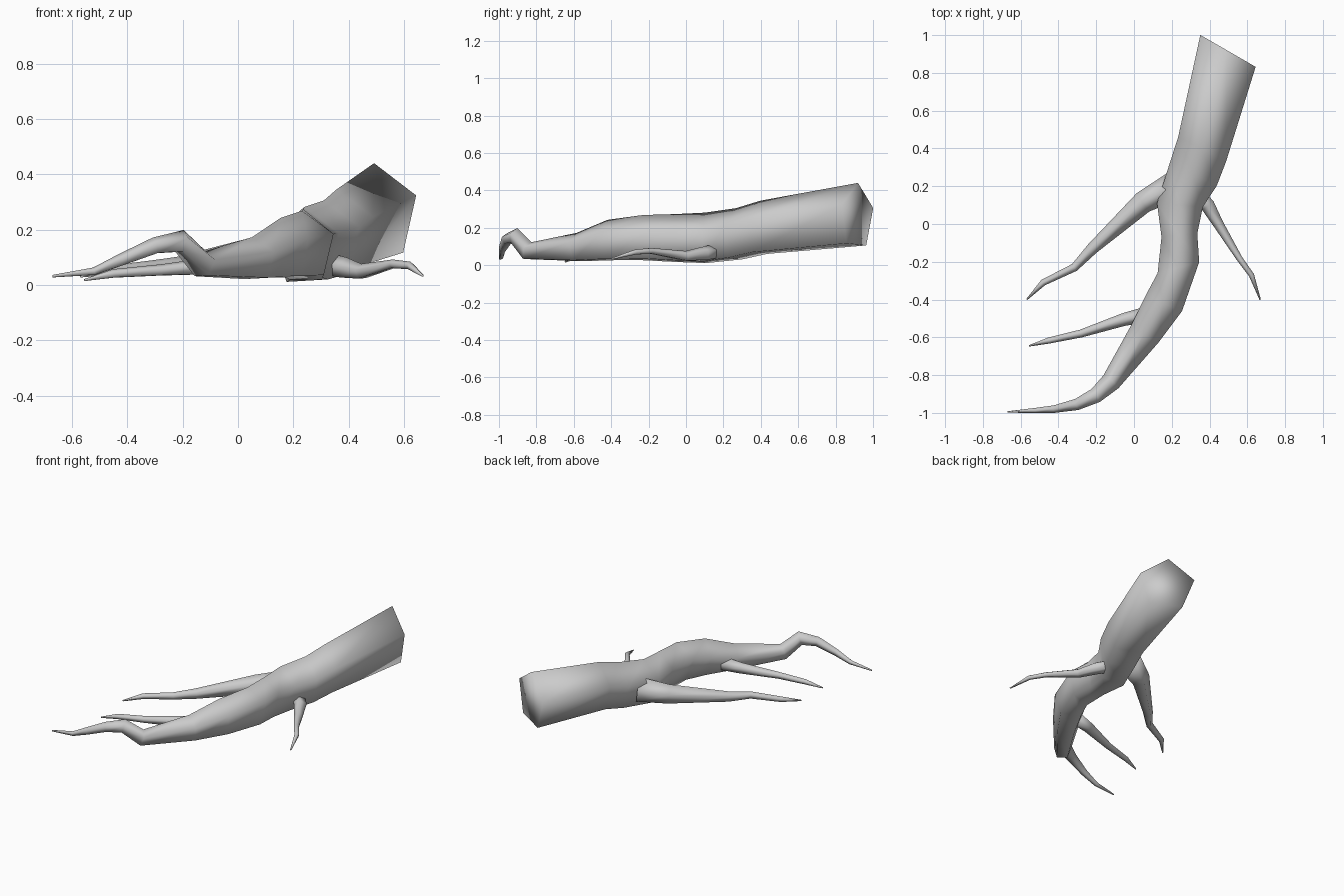
import bpy, bmesh, math
from mathutils import Vector

if "Cube" in bpy.data.objects:
    bpy.data.objects.remove(bpy.data.objects["Cube"])

UP = Vector((0, 0, 1))


def root_tube(name, rings, sides=5, phase=93):
    """Loft a five-sided tube; ring = x, y, z, half width, half height[, yaw of the cross-section]."""
    bm = bmesh.new()
    pts = [Vector(r[:3]) for r in rings]
    loops = []
    for i, r in enumerate(rings):
        a, b = pts[max(i - 1, 0)], pts[min(i + 1, len(pts) - 1)]
        t1 = (pts[i] - a).normalized()
        t2 = (b - pts[i]).normalized()
        t = (t1 + t2).normalized()
        if len(r) > 5:
            yaw = math.radians(r[5])
            u, v = Vector((math.cos(yaw), math.sin(yaw), 0)), UP
        else:
            u = UP.cross(t).normalized()
            v = t.cross(u)
        loop = []
        for k in range(sides):
            ang = math.radians(phase) - k * math.tau / sides
            loop.append(bm.verts.new(pts[i] + u * r[3] * math.cos(ang) + v * r[4] * math.sin(ang)))
        loops.append(loop)
    for p, q in zip(loops, loops[1:]):
        for k in range(sides):
            n = (k + 1) % sides
            bm.faces.new((p[k], p[n], q[n], q[k]))
    bm.faces.new(loops[0])
    bm.faces.new(loops[-1])
    bmesh.ops.recalc_face_normals(bm, faces=bm.faces)
    for f in bm.faces:
        f.smooth = True
    me = bpy.data.meshes.new(name)
    bm.to_mesh(me)
    bm.free()
    ob = bpy.data.objects.new(name, me)
    bpy.context.collection.objects.link(ob)
    return ob


def side_root(name, points):
    return root_tube(name, [(x, y, z, r, r) for x, y, z, r in points])


# Thick main root, from the cut end down to the curled tip
root_tube("main_root", [
    (.50, .915, .258, .178, .182, -30),
    (.363, .395, .19, .150, .155, -27),
    (.317, .265, .156, .146, .149, -27),
    (.245, .10, .134, .128, .147, -5),
    (.242, -.06, .134, .100, .139, 5),
    (.237, -.23, .137, .120, .131, 15),
    (.165, -.41, .125, .110, .118),
    (.06, -.58, .09, .090, .083),
    (-.125, -.84, .073, .055, .052),
    (-.205, -.91, .155, .043, .045),
    (-.30, -.955, .14, .032, .032),
    (-.42, -.98, .09, .021, .024),
    (-.52, -.987, .048, .014, .015),
    (-.67, -.995, .031, .004, .005),
])

# Long root on the left
side_root("left_root", [
    (.21, .20, .13, .080),
    (.05, .115, .108, .062),
    (-.22, -.13, .068, .033),
    (-.315, -.23, .065, .023),
    (-.48, -.31, .05, .018),
    (-.568, -.40, .03, .004),
])

# Short root nearer the tip
side_root("lower_left_root", [
    (.07, -.48, .08, .045),
    (-.05, -.505, .07, .036),
    (-.28, -.58, .052, .022),
    (-.45, -.617, .04, .017),
    (-.555, -.645, .017, .004),
])

# Thin wavy root on the right
side_root("right_root", [
    (.32, .17, .075, .042),
    (.39, .10, .06, .040),
    (.447, 0, .047, .029),
    (.56, -.185, .075, .017),
    (.622, -.27, .069, .015),
    (.668, -.40, .033, .004),
])
